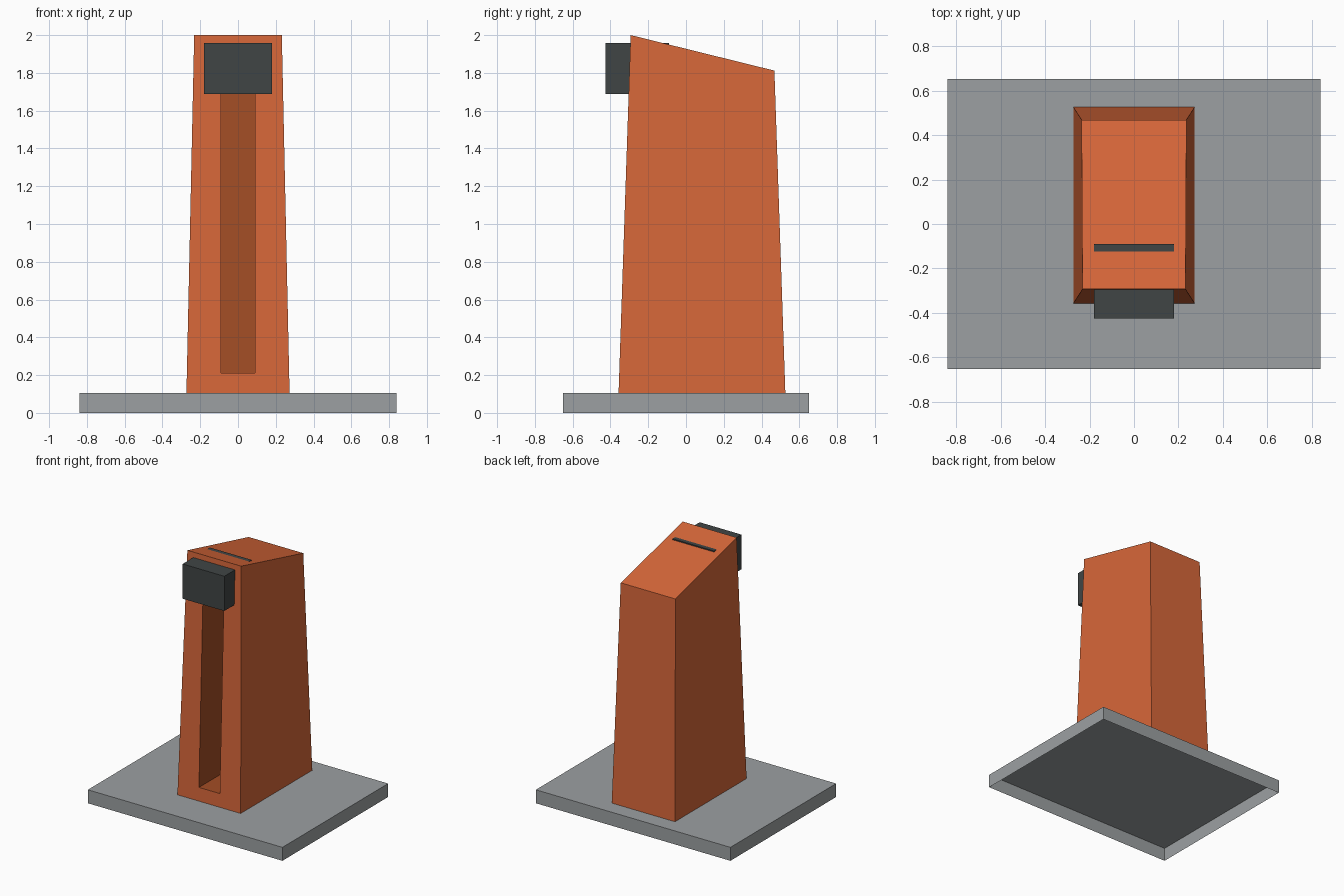
import bpy, bmesh
from mathutils import Vector

if "Cube" in bpy.data.objects:
    bpy.data.objects.remove(bpy.data.objects["Cube"])


def material(name, rgb):
    m = bpy.data.materials.new(name)
    lin = [(c / 255 / 12.92) if c < 11 else ((c / 255 + 0.055) / 1.055) ** 2.4 for c in rgb]
    m.diffuse_color = (*lin, 1)
    m.use_nodes = True
    m.node_tree.nodes["Principled BSDF"].inputs["Base Color"].default_value = m.diffuse_color
    return m


ORANGE = material("orange", (215, 103, 57))
DARK_ORANGE = material("dark orange", (163, 77, 37))
GREY = material("grey", (156, 160, 162))
CHARCOAL = material("charcoal", (64, 69, 69))


def hexahedron(bottom, top, closed):
    """Box-like solid from two four-point loops, front-left first, anticlockwise."""
    bm = bmesh.new()
    lo = [bm.verts.new(p) for p in bottom]
    hi = [bm.verts.new(p) for p in top]
    sides = []
    for i in range(4):
        j = (i + 1) % 4
        sides.append(bm.faces.new((lo[i], lo[j], hi[j], hi[i])))
    bm.faces.new(hi)
    if closed:
        bm.faces.new(lo[::-1])
    return bm, sides


def loop(x, y0, y1, z0, z1):
    return [(-x, y0, z0), (x, y0, z0), (x, y1, z1), (-x, y1, z1)]


def finish(bm, name, *mats):
    me = bpy.data.meshes.new(name)
    bm.normal_update()
    bm.to_mesh(me)
    bm.free()
    for m in mats:
        me.materials.append(m)
    ob = bpy.data.objects.new(name, me)
    bpy.context.collection.objects.link(ob)
    return ob


# Base plate: thin shell, open underneath
bm, _ = hexahedron(loop(0.84, -0.652, 0.652, 0, 0), loop(0.84, -0.652, 0.652, 0.105, 0.105), False)
finish(bm, "base_plate", GREY)

# Tapered tower with sloping top
Z0, Z1, ZB = 0.105, 2.0, 1.812
bottom = loop(0.273, -0.357, 0.526, Z0, Z0)
top = loop(0.232, -0.293, 0.468, Z1, ZB)
for i in (2, 3):
    top[i] = (0.236 if i == 2 else -0.236, 0.468, ZB)
bm, sides = hexahedron(bottom, top, False)

# Recessed channel in the front face
front = sides[0]
bmesh.ops.inset_individual(bm, faces=[front], thickness=0.05)
mid = (Z0 + Z1) / 2
for v in front.verts:
    z = 0.21 if v.co.z < mid else 1.80
    y = -0.357 + (z - Z0) / (Z1 - Z0) * 0.064
    v.co = Vector((0.09 if v.co.x > 0 else -0.09, y, z))
rim = list(front.verts)
res = bmesh.ops.extrude_discrete_faces(bm, faces=[front])
back = res["faces"][0]
for v in back.verts:
    v.co.y += 0.30
back.material_index = 1
for f in bm.faces:
    if f is not back and all(abs(abs(v.co.x) - 0.09) < 1e-4 for v in f.verts):
        f.material_index = 1
finish(bm, "tower", ORANGE, DARK_ORANGE)

# Head box: sticks out in front and just breaks through the sloping top
bm, _ = hexahedron(loop(0.18, -0.426, -0.09, 1.687, 1.687),
                   loop(0.18, -0.426, -0.09, 1.958, 1.958), True)
finish(bm, "head_box", CHARCOAL)
